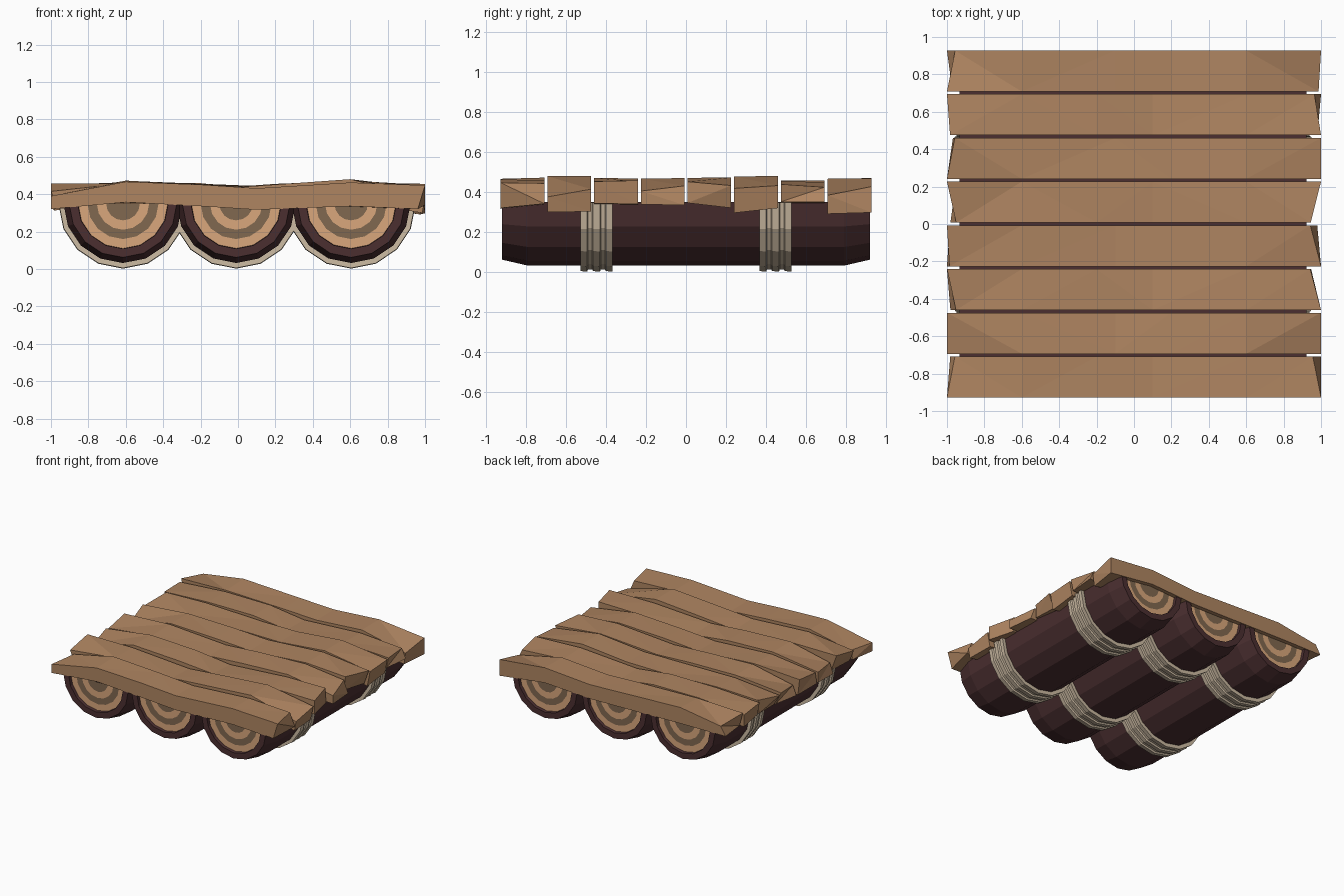
import bpy, bmesh, math, random

if "Cube" in bpy.data.objects:
    bpy.data.objects.remove(bpy.data.objects["Cube"])

random.seed(7)


def mat(name, rgb):
    m = bpy.data.materials.new(name)
    m.diffuse_color = (*rgb, 1)
    m.use_nodes = True
    m.node_tree.nodes["Principled BSDF"].inputs["Base Color"].default_value = m.diffuse_color
    return m


BARK = mat("bark", (0.07, 0.028, 0.03))
LIGHT = mat("light_wood", (0.70, 0.39, 0.20))
DARK = mat("dark_ring", (0.22, 0.14, 0.08))
ROPE = mat("rope", (0.60, 0.49, 0.36))
PLANK = mat("plank_wood", (0.43, 0.235, 0.12))


def finish(bm, name, mats):
    bmesh.ops.remove_doubles(bm, verts=bm.verts, dist=1e-5)
    bmesh.ops.recalc_face_normals(bm, faces=bm.faces)
    me = bpy.data.meshes.new(name)
    bm.to_mesh(me)
    bm.free()
    for m in mats:
        me.materials.append(m)
    ob = bpy.data.objects.new(name, me)
    bpy.context.collection.objects.link(ob)
    return ob


def half_turn(name, prof, bands, mats, cx, cz, flat_top):
    """Sweep (y, r) profile through the lower half circle, 8 sides."""
    bm = bmesh.new()
    n = 8
    rows = []
    for y, r in prof:
        rows.append([bm.verts.new((cx + r * math.cos(math.pi * (1 + i / n)), y,
                                   cz + r * math.sin(math.pi * (1 + i / n))))
                     for i in range(n + 1)])
    for k, (a, b) in enumerate(zip(rows, rows[1:])):
        for i in range(n):
            bm.faces.new((a[i], a[i + 1], b[i + 1], b[i])).material_index = bands[k]
        if flat_top and prof[k + 1][0] - prof[k][0] > 0.05:
            bm.faces.new((a[0], a[n], b[n], b[0])).material_index = bands[k]
    bmesh.ops.dissolve_degenerate(bm, dist=1e-5, edges=bm.edges)
    return finish(bm, name, mats)


# Half logs: ringed recessed end, bark rim, tapered tip, long body, mirrored
end = [(-0.895, 0.0), (-0.895, 0.09), (-0.895, 0.14), (-0.895, 0.19),
       (-0.895, 0.24), (-0.92, 0.242), (-0.92, 0.288), (-0.79, 0.318)]
log_prof = end + [(-y, r) for y, r in reversed(end)]
half = [2, 1, 2, 1, 0, 0, 0]
log_bands = half + [0] + half[::-1]

# Rope wrap: three strands with grooves between
rope_prof = [(-0.08, 0.31)]
for c in (-0.064, 0.0, 0.064):
    rope_prof += [(c - 0.017, 0.342), (c + 0.017, 0.345)]
    if c < 0.05:
        rope_prof += [(c + 0.022, 0.333), (c + 0.042, 0.333)]
rope_prof.append((0.08, 0.31))

for i, cx in enumerate((-0.615, -0.01, 0.605)):
    half_turn(f"half_log_{i}", log_prof, log_bands, [BARK, LIGHT, DARK], cx, 0.35, True)
    for j, cy in enumerate((-0.448, 0.448)):
        half_turn(f"rope_wrap_{i}_{j}", [(y + cy, r) for y, r in rope_prof],
                  [0] * len(rope_prof), [ROPE], cx, 0.347, False)

# Deck planks: wavy boards with chipped ends
STATIONS = (-1.0, -0.6, -0.2, 0.1, 0.6, 1.0)
TOP = (0.415, 0.472, 0.45, 0.435, 0.462, 0.44)
BOTTOM = (0.305, 0.358, 0.335, 0.322, 0.335, 0.322)
PITCH, WIDTH = 0.2337, 0.219
for p in range(8):
    bm = bmesh.new()
    cy = (p - 3.5) * PITCH
    y0, y1 = cy - WIDTH / 2, cy + WIDTH / 2
    flip = p % 2
    rings = []
    for s, x in enumerate(STATIONS):
        t = len(STATIONS) - 1 - s if flip else s
        xs = -STATIONS[t] if flip else x
        jit = 0 if p == 0 else random.uniform(-0.012, 0.012)
        tip = s in (0, len(STATIONS) - 1)
        pulls = [0, 0, 0, 0]
        dz = [0, 0, 0, 0]
        if tip:
            # pull some end corners inwards and shift them to look broken
            pulls = [random.uniform(0.01, 0.06) for _ in range(4)]
            pulls[random.randrange(4)] = 0
            pulls[random.choice((2, 3))] = 0
            dz = [random.uniform(-0.005, 0.03), random.uniform(-0.005, 0.03),
                  random.uniform(-0.03, 0.03), random.uniform(-0.03, 0.03)]
        corners = ((y0, BOTTOM[t]), (y1, BOTTOM[t]), (y1, TOP[t]), (y0, TOP[t]))
        ring = []
        for (y, z), pull, d in zip(corners, pulls, dz):
            tilt = 0 if tip else random.uniform(-0.006, 0.006)
            ring.append(bm.verts.new((xs - math.copysign(pull, xs), y,
                                      min(0.48, z + jit + d + tilt))))
        rings.append(ring)
    for a, b in zip(rings, rings[1:]):
        for i in range(4):
            j = (i + 1) % 4
            bm.faces.new((a[i], a[j], b[j], b[i]))
    bm.faces.new(rings[0])
    bm.faces.new(rings[-1])
    bmesh.ops.triangulate(bm, faces=[f for f in bm.faces])
    finish(bm, f"plank_{p}", [PLANK])
